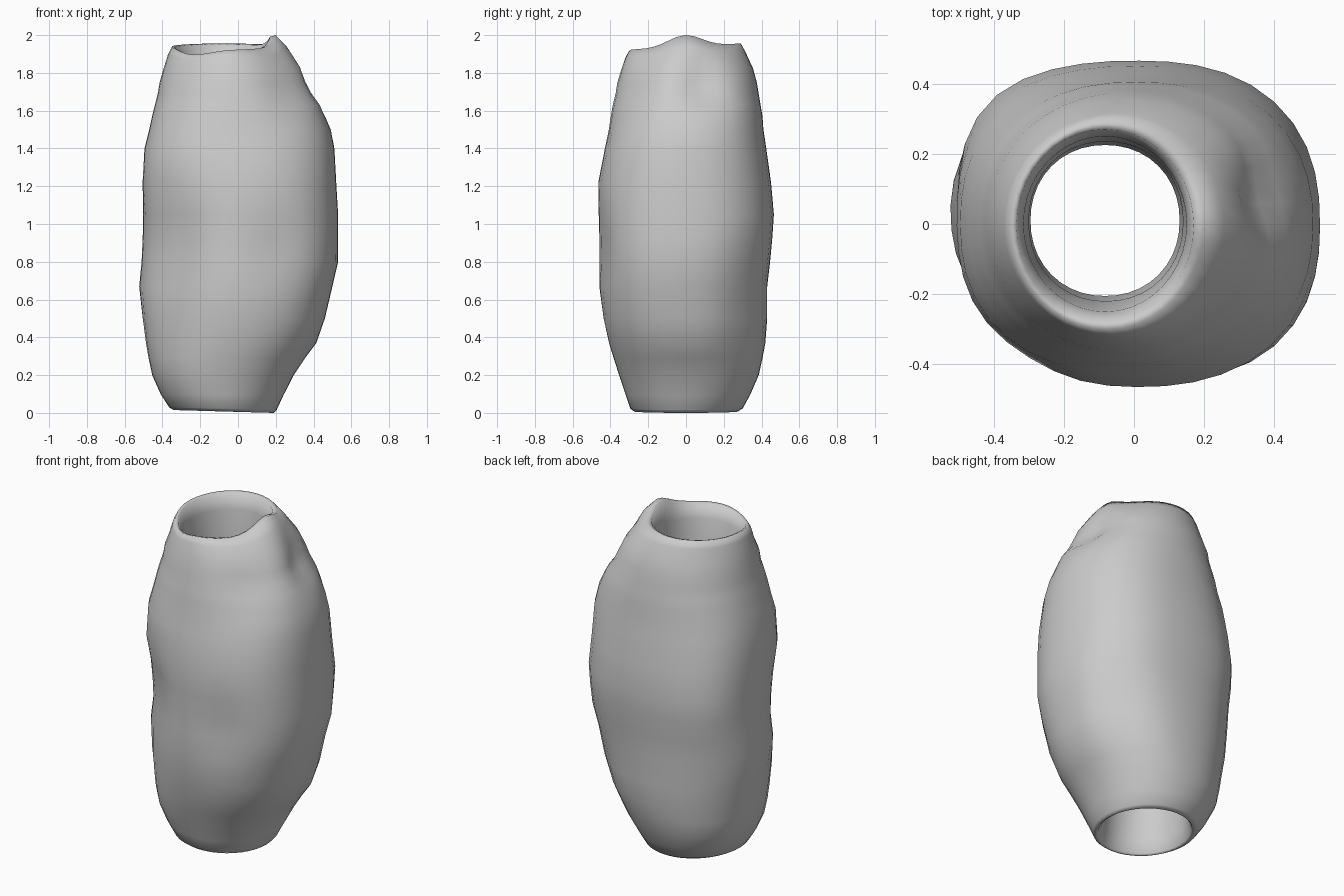
import bpy, bmesh, math
from mathutils import Vector

SIDES = 40

# outer silhouette: height, left x, right x, front y, back y, squareness
OUTER = [
    (0.015, -0.34, 0.19, -0.275, 0.275, 2.0),
    (0.03, -0.365, 0.205, -0.295, 0.30, 2.0),
    (0.10, -0.41, 0.24, -0.32, 0.34, 2.1),
    (0.20, -0.455, 0.295, -0.355, 0.385, 2.2),
    (0.29, -0.475, 0.355, -0.385, 0.405, 2.2),
    (0.37, -0.49, 0.415, -0.41, 0.42, 2.2),
    (0.50, -0.51, 0.46, -0.44, 0.43, 2.3),
    (0.67, -0.53, 0.50, -0.465, 0.43, 2.3),
    (0.80, -0.515, 0.53, -0.465, 0.445, 2.35),
    (0.93, -0.505, 0.53, -0.465, 0.457, 2.4),
    (1.05, -0.50, 0.53, -0.465, 0.465, 2.4),
    (1.22, -0.505, 0.52, -0.465, 0.45, 2.35),
    (1.40, -0.495, 0.51, -0.43, 0.425, 2.35),
    (1.50, -0.47, 0.49, -0.41, 0.41, 2.3),
    (1.57, -0.455, 0.465, -0.40, 0.405, 2.25),
    (1.63, -0.44, 0.445, -0.39, 0.395, 2.2),
    (1.69, -0.425, 0.41, -0.375, 0.385, 2.1),
    (1.75, -0.415, 0.38, -0.365, 0.375, 2.1),
    (1.82, -0.395, 0.345, -0.345, 0.355, 2.0),
    (1.90, -0.37, 0.26, -0.32, 0.315, 2.0),
    (1.94, -0.35, 0.20, -0.30, 0.29, 2.0),
]
# bore, from the top down
INNER = [
    (1.935, -0.335, 0.17, -0.28, 0.27, 2.0),
    (1.85, -0.315, 0.15, -0.25, 0.25, 2.0),
    (1.60, -0.30, 0.14, -0.22, 0.235, 2.1),
    (1.00, -0.295, 0.13, -0.205, 0.225, 2.1),
    (0.40, -0.30, 0.13, -0.21, 0.23, 2.1),
    (0.10, -0.315, 0.15, -0.25, 0.25, 2.0),
    (0.025, -0.33, 0.175, -0.265, 0.265, 2.0),
]
# dents (negative) and bumps (positive): centre, radius, depth
LUMPS = [
    ((0.36, 0.08, 1.72), 0.12, -0.06),
    ((0.42, 0.05, 1.52), 0.08, 0.01),
    ((-0.38, -0.32, 0.72), 0.24, -0.075),
    ((-0.30, -0.36, 1.02), 0.15, -0.035),
    ((0.25, -0.27, 1.66), 0.17, -0.035),
    ((0.34, 0.30, 0.45), 0.14, -0.02),
    ((0.20, -0.42, 0.85), 0.14, -0.03),
    ((-0.38, 0.30, 1.02), 0.20, 0.03),
    ((0.40, 0.30, 0.80), 0.12, -0.01),
]


def rim_offset(a, z):
    """Uneven lip at the top, slight tilt at the foot."""
    d = math.atan2(math.sin(a), math.cos(a))
    top = 0.06 * math.exp(-(d / 0.42) ** 2) + 0.016 * math.sin(a)
    top -= 0.03 * math.exp(-((d + 2.2) / 0.5) ** 2)
    w = max(0.0, (z - 1.7) / 0.24)
    foot = max(0.0, 1 - z / 0.2) * -0.008 * (1 + math.cos(a))
    return top * w * w + foot


def ring(bm, row, lumpy):
    z, xl, xr, yf, yb, p = row
    cx, cy = (xl + xr) / 2, (yf + yb) / 2
    verts = []
    for i in range(SIDES):
        a = 2 * math.pi * i / SIDES
        c, s = math.cos(a), math.sin(a)
        r = (abs(c) ** p + abs(s) ** p) ** (-1 / p)
        v = Vector((cx + (xr - xl) / 2 * c * r, cy + (yb - yf) / 2 * s * r,
                    z + rim_offset(a, z)))
        if lumpy:
            push = 0.0
            for centre, rad, depth in LUMPS:
                d = v - Vector(centre)
                d.z *= 0.75
                push += depth * math.exp(-(d.length / rad) ** 2)
            v += Vector((c, s, 0)) * push
        verts.append(bm.verts.new(v))
    return verts


# hollow lumpy trunk: outer wall, rim, bore and foot in one closed skin
bm = bmesh.new()
rings = [ring(bm, r, True) for r in OUTER] + [ring(bm, r, False) for r in INNER]
for k, lower in enumerate(rings):
    upper = rings[(k + 1) % len(rings)]
    for i in range(SIDES):
        j = (i + 1) % SIDES
        bm.faces.new((lower[i], lower[j], upper[j], upper[i]))
bmesh.ops.recalc_face_normals(bm, faces=bm.faces)
for f in bm.faces:
    f.smooth = True
lowest = min(v.co.z for v in bm.verts)
for v in bm.verts:
    v.co.z -= lowest
mesh = bpy.data.meshes.new("hollow_trunk")
bm.to_mesh(mesh)
bm.free()
trunk = bpy.data.objects.new("hollow_trunk", mesh)
bpy.context.collection.objects.link(trunk)
